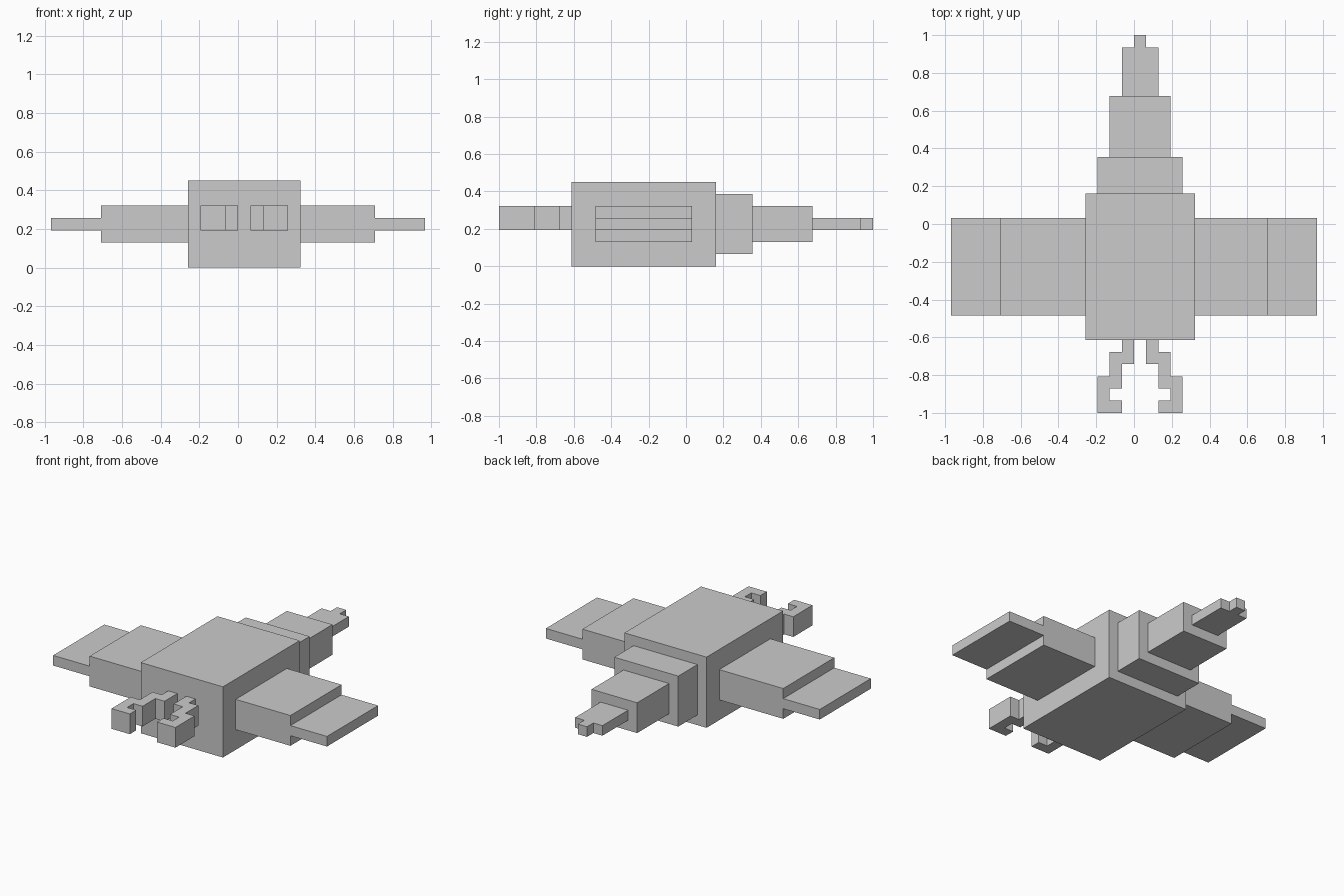
import bpy, bmesh

if "Cube" in bpy.data.objects:
    bpy.data.objects.remove(bpy.data.objects["Cube"])

U = 2 / 31          # one block of the blocky model
Y0 = -1             # y of block row 0 (front)


def prism(name, outline, z0, z1):
    """Extrude a top-view outline (in block units) from z0 to z1."""
    bm = bmesh.new()
    face = bm.faces.new([bm.verts.new((x * U, Y0 + y * U, z0 * U)) for x, y in outline])
    top = bmesh.ops.extrude_face_region(bm, geom=[face])["geom"]
    verts = [g for g in top if isinstance(g, bmesh.types.BMVert)]
    bmesh.ops.translate(bm, verts=verts, vec=(0, 0, (z1 - z0) * U))
    bmesh.ops.recalc_face_normals(bm, faces=bm.faces)
    mesh = bpy.data.meshes.new(name)
    bm.to_mesh(mesh)
    bm.free()
    obj = bpy.data.objects.new(name, mesh)
    bpy.context.collection.objects.link(obj)
    return obj


def box(name, x0, x1, y0, y1, z0, z1):
    return prism(name, [(x0, y0), (x1, y0), (x1, y1), (x0, y1)], z0, z1)


# Body and tapering tail
box("body", -4, 5, 6, 18, 0, 7)
box("tail_base", -3, 4, 18, 21, 1, 6)
box("tail_middle", -2, 3, 21, 26, 2, 5)
box("tail_end", -1, 2, 26, 30, 3, 4)
box("tail_tip", 0, 1, 30, 31, 3, 4)

# Side wings: the body sits half a block off centre, the wing tips do not
for side, s, root in (("right", 1, 5), ("left", -1, -4)):
    box(f"wing_inner_{side}", *sorted((root, 11 * s)), 8, 16, 2, 5)
    box(f"wing_outer_{side}", *sorted((11 * s, 15 * s)), 8, 16, 3, 4)

# Hooked front pincers, mirrored about the body's centre line (x = 0.5 block)
hook = [(1, 6), (1, 4), (2, 4), (2, 2), (3, 2), (3, 1), (2, 1),
        (2, 0), (4, 0), (4, 3), (3, 3), (3, 5), (2, 5), (2, 6)]
prism("pincer_right", hook, 3, 5)
prism("pincer_left", [(1 - x, y) for x, y in hook], 3, 5)
